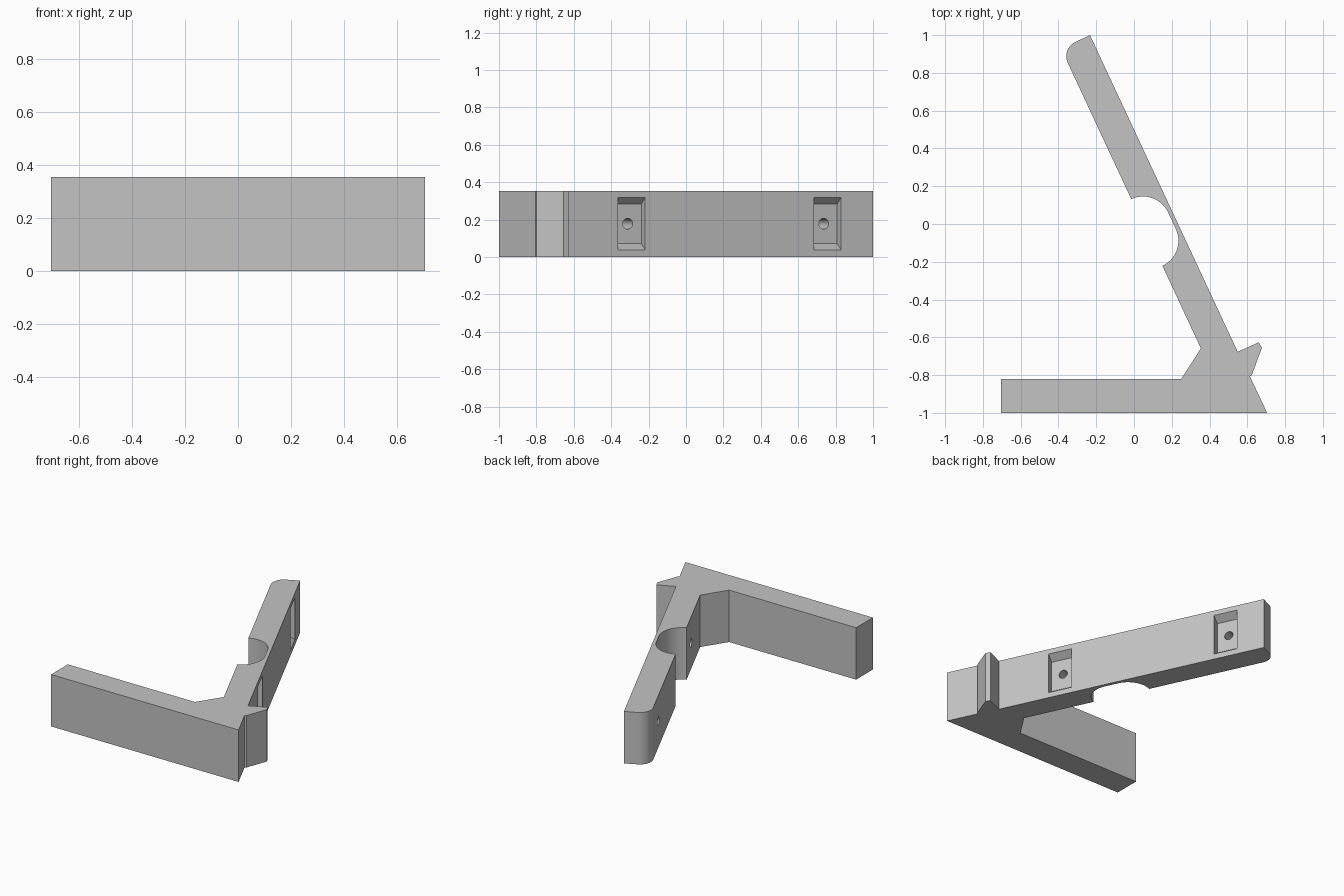
import bpy, bmesh
from math import sin, cos, pi, radians
from mathutils import Vector

cube = bpy.data.objects.get("Cube")
if cube:
    bpy.data.objects.remove(cube, do_unlink=True)

HEIGHT = 0.353
THICK = 0.169
TIP = Vector((-0.233, 1.0, 0))
ALONG = Vector((0.933, -2.0, 0)).normalized()   # down the leaning arm
INWARD = Vector((ALONG.y, -ALONG.x, 0))         # from outer face to inner face

grey = bpy.data.materials.new("plain grey")
grey.use_nodes = True
grey.diffuse_color = (0.55, 0.55, 0.55, 1)
grey.node_tree.nodes["Principled BSDF"].inputs["Base Color"].default_value = grey.diffuse_color


def arm(u, v, z=0):
    """Point at distance u down the arm and depth v below its outer face."""
    p = TIP + ALONG * u + INWARD * v
    return Vector((p.x, p.y, z))


def arc(u, v, r, start, end, steps=14):
    angles = [radians(start + (end - start) * i / steps) for i in range(steps + 1)]
    return [arm(u + r * cos(a), v + r * sin(a)) for a in angles]


def loft(name, ring_a, ring_b):
    """Closed solid between two matching rings."""
    bm = bmesh.new()
    a = [bm.verts.new(p) for p in ring_a]
    b = [bm.verts.new(p) for p in ring_b]
    bm.faces.new(a)
    bm.faces.new(b)
    for i in range(len(a)):
        j = (i + 1) % len(a)
        bm.faces.new((a[i], a[j], b[j], b[i]))
    bmesh.ops.recalc_face_normals(bm, faces=bm.faces)
    mesh = bpy.data.meshes.new(name)
    bm.to_mesh(mesh)
    bm.free()
    mesh.materials.append(grey)
    obj = bpy.data.objects.new(name, mesh)
    bpy.context.collection.objects.link(obj)
    return obj


# Bracket outline: foot, brace, notched arm, rounded tip, rear spur
outline = [Vector((x, y, 0)) for x, y in
           [(0.705, -1), (-0.705, -1), (-0.705, -0.82), (0.25, -0.82)]]
outline.append(arm(1.751, THICK))
outline += arc(1.122, THICK, 0.147, 0, -90)
outline += arc(1.026, THICK, 0.147, -90, -180)
outline += arc(0.084, THICK - 0.084, 0.084, 90, 180)
outline += [arm(0, 0), arm(1.85, 0)]
outline += [Vector((x, y, 0)) for x, y in
            [(0.661, -0.626), (0.677, -0.656), (0.624, -0.799), (0.613, -0.805)]]
bracket = loft("bracket", outline, [p + Vector((0, 0, HEIGHT)) for p in outline])


# Tapered screw pockets with through holes
def pocket_ring(u, v):
    half = 0.141 - 0.7 * v
    mid = 0.178
    return [arm(u + s * 0.08, v, mid + t * half)
            for s, t in ((-1, -1), (1, -1), (1, 1), (-1, 1))]


def hole_ring(u, v):
    return [arm(u + 0.029 * cos(a), v, 0.178 + 0.029 * sin(a))
            for a in (2 * pi * i / 32 for i in range(32))]


cutters = []
for u in (0.268, 1.424):
    cutters.append(loft("pocket_cutter", pocket_ring(u, -0.02), pocket_ring(u, 0.05)))
    cutters.append(loft("hole_cutter", hole_ring(u, 0.02), hole_ring(u, 0.25)))

bpy.ops.object.select_all(action='DESELECT')
bpy.context.view_layer.objects.active = bracket
bracket.select_set(True)
for cutter in cutters:
    cutter.hide_render = True
    mod = bracket.modifiers.new("cut", 'BOOLEAN')
    mod.operation = 'DIFFERENCE'
    mod.solver = 'EXACT'
    mod.object = cutter
    bpy.ops.object.modifier_apply(modifier=mod.name)
    bpy.data.objects.remove(cutter, do_unlink=True)

bpy.ops.object.shade_smooth_by_angle(angle=radians(20))
